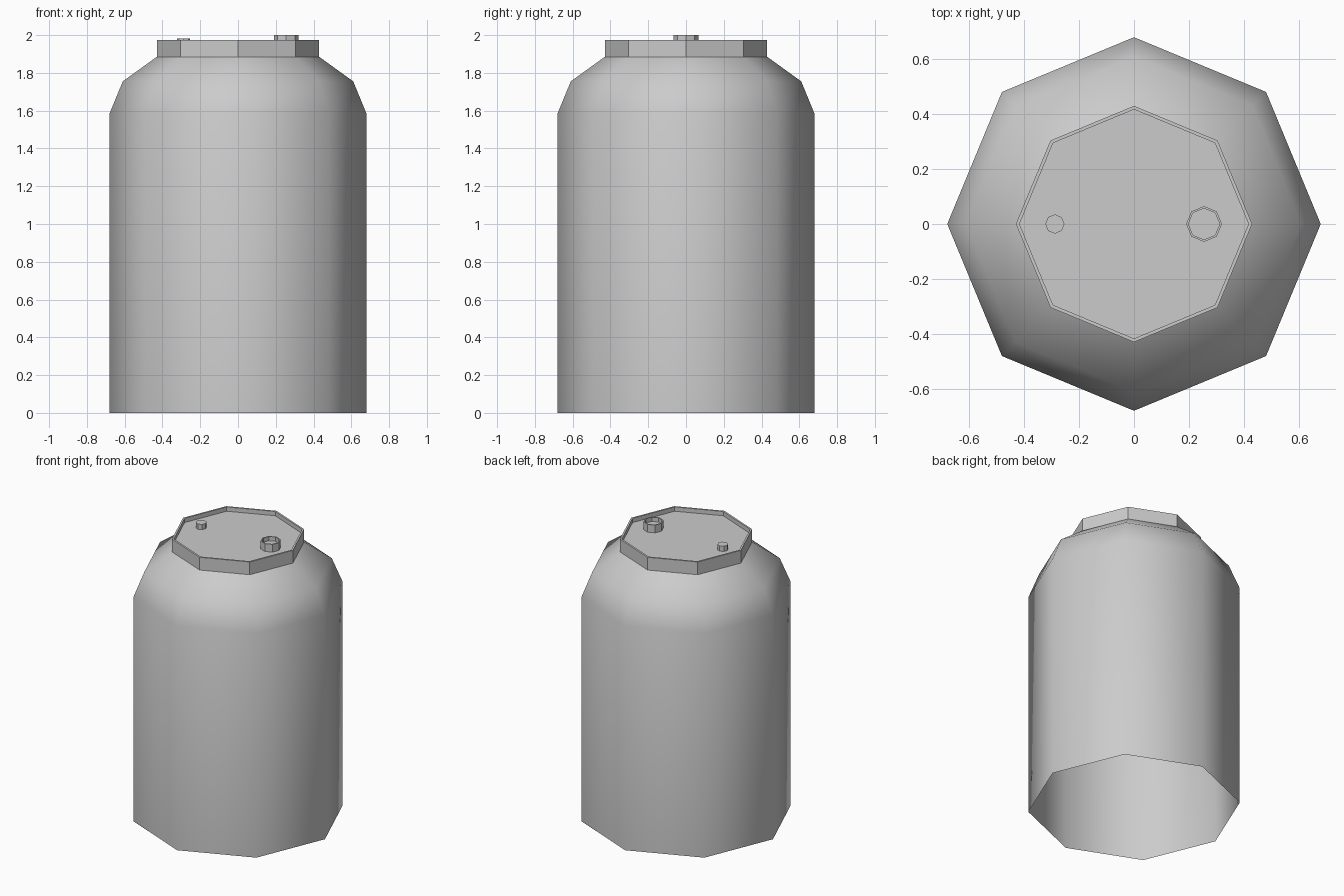
import bpy, bmesh, math

if "Cube" in bpy.data.objects:
    bpy.data.objects.remove(bpy.data.objects["Cube"])

SIDES = 8


def lathe(name, profile, x=0.0, cap_end=False, smooth_angle=30):
    """Revolve (radius, z) points into an eight-sided part."""
    bm = bmesh.new()
    rings = []
    for r, z in profile:
        rings.append([bm.verts.new((x + r * math.cos(math.tau * i / SIDES),
                                    r * math.sin(math.tau * i / SIDES), z))
                      for i in range(SIDES)])
    for low, high in zip(rings, rings[1:]):
        for i in range(SIDES):
            j = (i + 1) % SIDES
            bm.faces.new((low[i], low[j], high[j], high[i]))
    if cap_end:
        bm.faces.new(rings[-1])
    mesh = bpy.data.meshes.new(name)
    bm.to_mesh(mesh)
    bm.free()
    ob = bpy.data.objects.new(name, mesh)
    bpy.context.collection.objects.link(ob)
    bpy.ops.object.select_all(action='DESELECT')
    ob.select_set(True)
    bpy.context.view_layer.objects.active = ob
    bpy.ops.object.shade_smooth_by_angle(angle=math.radians(smooth_angle))
    return ob


# Open-bottomed tank wall with rounded shoulder
lathe("tank_body", [(0.68, 0), (0.68, 1.585), (0.61, 1.755), (0.43, 1.885)],
      smooth_angle=50)

# Collar with thin rim and recessed lid
lathe("lid", [(0.43, 1.885), (0.43, 1.975), (0.417, 1.975), (0.417, 1.945)],
      cap_end=True)

# Large hollow filler cap
lathe("large_bung", [(0.065, 1.945), (0.065, 2.0), (0.057, 2.0), (0.057, 1.97)],
      x=0.255, cap_end=True)

# Small solid vent plug
lathe("small_bung", [(0.035, 1.945), (0.035, 1.982)], x=-0.288, cap_end=True)
